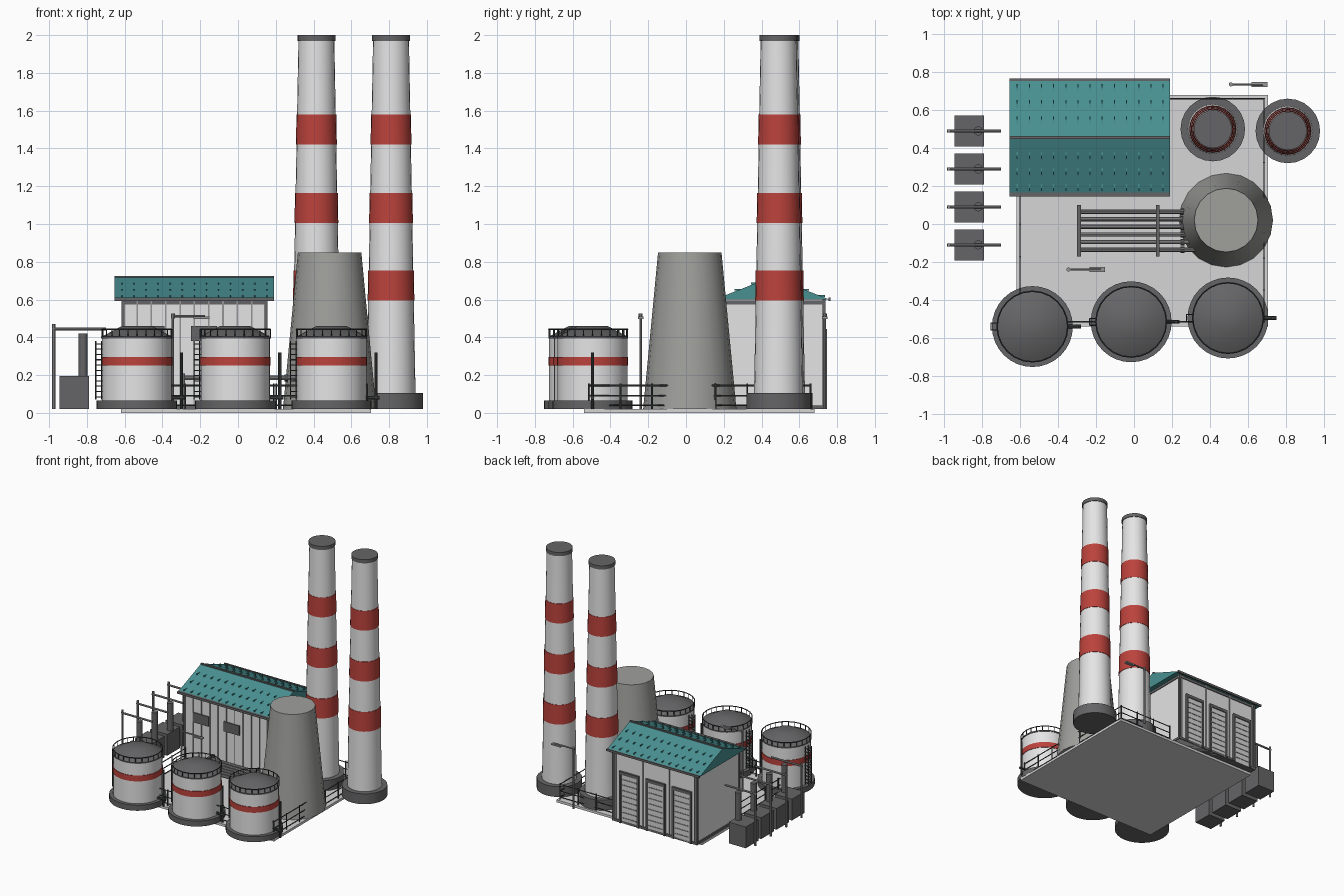
import bpy, bmesh, math
from mathutils import Matrix, Vector

cube = bpy.data.objects.get("Cube")
if cube:
    bpy.data.objects.remove(cube, do_unlink=True)


def material(name, r, g, b):
    m = bpy.data.materials.new(name)
    m.use_nodes = True
    m.diffuse_color = (r, g, b, 1)
    m.node_tree.nodes["Principled BSDF"].inputs["Base Color"].default_value = (r, g, b, 1)
    return m


WHITE = material("off_white", .78, .78, .78)
PALE = material("pale_slab", .67, .67, .67)
RED = material("warning_red", .5, .055, .045)
DARK = material("dark_grey", .13, .13, .135)
TEAL = material("teal_roof", .065, .28, .285)
CONCRETE = material("concrete", .35, .35, .335)
STEEL = material("steel_grey", .3, .3, .31)
BLACK = material("charcoal", .055, .06, .062)


class Part:
    """Collects primitives of one colour into one object."""

    def __init__(self, name, mat):
        self.name, self.mat, self.bm = name, mat, bmesh.new()

    def box(self, x, y, z):
        size = [b - a for a, b in (x, y, z)]
        mid = [(a + b) / 2 for a, b in (x, y, z)]
        bmesh.ops.create_cube(self.bm, size=1, matrix=Matrix.Translation(mid) @ Matrix.Diagonal((*size, 1)))
        return self

    def cone(self, x, y, z, r1, r2, sides=24):
        bmesh.ops.create_cone(self.bm, cap_ends=True, segments=sides, radius1=r1, radius2=r2,
                              depth=z[1] - z[0], matrix=Matrix.Translation((x, y, sum(z) / 2)))
        return self

    def rod(self, p, q, r, sides=8):
        p, q = Vector(p), Vector(q)
        turn = (q - p).to_track_quat('Z', 'Y').to_matrix().to_4x4()
        bmesh.ops.create_cone(self.bm, cap_ends=True, segments=sides, radius1=r, radius2=r,
                              depth=(q - p).length, matrix=Matrix.Translation((p + q) / 2) @ turn)
        return self

    def done(self, smooth=True):
        mesh = bpy.data.meshes.new(self.name)
        self.bm.to_mesh(mesh)
        self.bm.free()
        mesh.materials.append(self.mat)
        ob = bpy.data.objects.new(self.name, mesh)
        bpy.context.collection.objects.link(ob)
        if smooth:
            bpy.ops.object.select_all(action='DESELECT')
            ob.select_set(True)
            bpy.context.view_layer.objects.active = ob
            bpy.ops.object.shade_smooth_by_angle()
        return ob


G = .02  # ground level on top of the slab

# Ground slab
Part("ground_slab", PALE).box((-.62, .705), (-.54, .68), (0, G)).done(False)

# Striped chimneys
def shaft_radius(z):
    return .13 - .035 * (z - .1) / 1.87

for side, (x, y) in {"inner": (.415, .5), "outer": (.81, .49)}.items():
    Part(side + "_chimney_base", DARK).cone(x, y, (G, .105), .17, .17).done()
    Part(side + "_chimney_shaft", WHITE).cone(x, y, (.1, 1.975), .13, .095).done()
    bands = Part(side + "_chimney_bands", RED)
    for z in (.595, 1.005, 1.42):
        bands.cone(x, y, (z, z + .16), shaft_radius(z) + .003, shaft_radius(z + .16) + .003)
    bands.done()
    Part(side + "_chimney_cap", DARK).cone(x, y, (1.97, 2), .1, .1).done()

# Cooling tower
Part("cooling_tower", CONCRETE).cone(.485, .02, (G, .85), .247, .168, 20).done()

# Storage tanks
for i, (x, y) in enumerate([(-.535, -.54), (-.015, -.515), (.495, -.495)], 1):
    tank = f"tank_{i}_"
    Part(tank + "base", DARK).cone(x, y, (G, .065), .213, .213, 32).done()
    Part(tank + "body", WHITE).cone(x, y, (.06, .4), .184, .184, 32).done()
    Part(tank + "band", RED).cone(x, y, (.25, .297), .188, .188, 32).done()
    roof = Part(tank + "roof", DARK).cone(x, y, (.395, .405), .189, .189, 32)
    roof.cone(x, y, (.405, .46), .183, .08, 32).done()
    rail = Part(tank + "top_rail", BLACK)
    n = 24
    ring = [(x + .186 * math.cos(k * math.tau / n), y + .186 * math.sin(k * math.tau / n)) for k in range(n)]
    for k, p in enumerate(ring):
        rail.rod((*p, .4), (*p, .445), .003, 5)
        rail.rod((*p, .442), (*ring[(k + 1) % n], .442), .004, 5)
    rail.done()
    # Ladder on the outer side
    ladder = Part(tank + "ladder", BLACK)
    for dy in (-.018, .018):
        for lx in (x - .218, x - .188):
            ladder.rod((lx, y + dy, .07), (lx, y + dy, .38), .003, 5)
    for k in range(11):
        z = .085 + k * .028
        ladder.rod((x - .218, y - .018, z), (x - .218, y + .018, z), .003, 5)
        for dy in (-.018, .018):
            ladder.rod((x - .218, y + dy, z), (x - .18, y + dy, z), .003, 5)
    ladder.done()
    # Outlet pipe
    pipe = Part(tank + "outlet_pipe", BLACK)
    pipe.rod((x + .236, y, G), (x + .236, y, .32), .008)
    pipe.rod((x + .17, y, .08), (x + .255, y, .08), .01).done()

# Factory hall walls
X0, X1, Y0, Y1, EAVE = -.61, .148, .18, .73, .6
Part("hall_walls", WHITE).box((X0, X1), (Y0, Y1), (G, EAVE)).done(False)
battens = Part("hall_wall_battens", STEEL)
for k in range(1, 10):
    x = X0 + k * (X1 - X0) / 10
    battens.box((x - .004, x + .004), (Y0 - .006, Y0), (.04, EAVE))
for x in (-.59, -.36, -.12, .125):
    battens.box((x - .004, x + .004), (Y1, Y1 + .006), (.04, EAVE))
battens.done(False)
trim = Part("hall_trim", DARK).box((X0 - .008, X1 + .008), (Y0 - .008, Y1 + .008), (G, .04))
trim.box((X0 - .006, X1 + .006), (Y0 - .006, Y1 + .006), (.575, .595))
for x in (X0, X1):
    for y in (Y0, Y1):
        trim.box((x - .008, x + .008), (y - .008, y + .008), (G, EAVE))
trim.done(False)
windows = Part("hall_windows", DARK)
for x in (-.46, -.18):
    windows.box((x - .07, x + .07), (Y0 - .009, Y0), (.38, .46))
windows.done(False)

# Roller doors at the back
frames, slats = Part("door_frames", DARK), Part("door_slats", STEEL)
panels = Part("door_panels", PALE)
for x in (-.48, -.24, 0):
    for s in (-1, 1):
        frames.box((x + s * .08 - .008, x + s * .08 + .008), (Y1, Y1 + .016), (G, .44))
    frames.box((x - .088, x + .088), (Y1, Y1 + .016), (.42, .445))
    panels.box((x - .075, x + .075), (Y1, Y1 + .008), (G, .42))
    for k in range(1, 9):
        z = G + k * .045
        slats.box((x - .065, x + .065), (Y1, Y1 + .011), (z - .004, z + .004))
for part in (frames, panels, slats):
    part.done(False)

# Gabled roof with short ribs
RX0, RX1, RY0, RY1, RIDGE = -.655, .19, .15, .76, .72
MID = (RY0 + RY1) / 2
roof = Part("hall_roof", TEAL)
ends = [[roof.bm.verts.new((x, y, z)) for y, z in ((RY0, EAVE), (RY1, EAVE), (MID, RIDGE))] for x in (RX0, RX1)]
roof.bm.faces.new(ends[0])
roof.bm.faces.new(ends[1])
for k in range(3):
    j = (k + 1) % 3
    roof.bm.faces.new((ends[0][k], ends[0][j], ends[1][j], ends[1][k]))
bmesh.ops.recalc_face_normals(roof.bm, faces=roof.bm.faces)
roof.done(False)
ribs = Part("roof_ribs", TEAL)
for k in range(13):
    x = RX0 + .04 + k * .064
    for d in (.09, .175, .26):
        z = RIDGE - (RIDGE - EAVE) * d / (MID - RY0)
        for y in (MID - d, MID + d):
            ribs.box((x - .003, x + .003), (y - .022, y + .022), (z - .004, z + .006))
ribs.done(False)
edge = Part("roof_edging", DARK).box((RX0, RX1), (MID - .008, MID + .008), (RIDGE - .008, RIDGE + .006))
for y in (RY0, RY1):
    edge.box((RX0, RX1), (y - .006, y + .016 if y < MID else y + .006), (.592, .61))
edge.done(False)

# Generators with exhausts and overhead poles on the left end
for i, y in enumerate((.49, .29, .09, -.11), 1):
    Part(f"generator_{i}", DARK).box((-.945, -.79), (y - .082, y + .082), (G, .195)).done(False)
    Part(f"generator_{i}_exhaust", DARK).cone(-.82, y, (.19, .42), .024, .024, 14).done()
    pole = Part(f"generator_{i}_pole", STEEL).rod((-.975, y, G), (-.975, y, .47), .009)
    pole.rod((-.985, y, .445), (-.7, y, .445), .008).done()

# Pipe rack beside the cooling tower
pipes = Part("rack_pipes", STEEL)
collars = Part("rack_pipe_collars", DARK)
for k in range(6):
    y = -.135 + k * .04
    pipes.rod((-.3, y, .185), (.32, y, .185), .012, 10)
    collars.rod((.245, y, .185), (.265, y, .185), .018, 10)
pipes.done()
collars.done()
rack = Part("pipe_rack_supports", DARK)
for x in (-.29, .125):
    for z in (.16, .2):
        rack.box((x - .01, x + .01), (-.17, .1), (z - .008, z + .008))
    for y in (-.16, .09):
        rack.box((x - .01, x + .01), (y - .01, y + .01), (G, .2))
rack.done(False)

# Yard lamps
for side, x, y in (("front", -.345, -.24), ("back", .51, .735)):
    lamp = Part(side + "_lamp_post", STEEL).rod((x, y, G), (x, y, .515), .007)
    lamp.rod((x - .006, y, .512), (x + .17, y, .512), .006)
    lamp.cone(x, y, (.5, .525), .011, .011, 10).done()
    Part(side + "_lamp_head", STEEL).box((x + .11, x + .193), (y - .014, y + .014), (.498, .51)).done(False)

# Perimeter fence
fence = Part("fence", BLACK)
for a, b in (((-.6, -.515), (.685, -.515)), ((.685, -.515), (.685, .66)),
             ((.685, .66), (.19, .66)), ((-.6, -.515), (-.6, .17))):
    a, b = Vector(a), Vector(b)
    count = max(2, round((b - a).length / .16))
    for k in range(count + 1):
        p = a.lerp(b, k / count)
        fence.rod((*p, G), (*p, .155), .005, 6)
    for z in (.04, .09, .145):
        fence.rod((*a, z), (*b, z), .004, 6)
fence.done()
